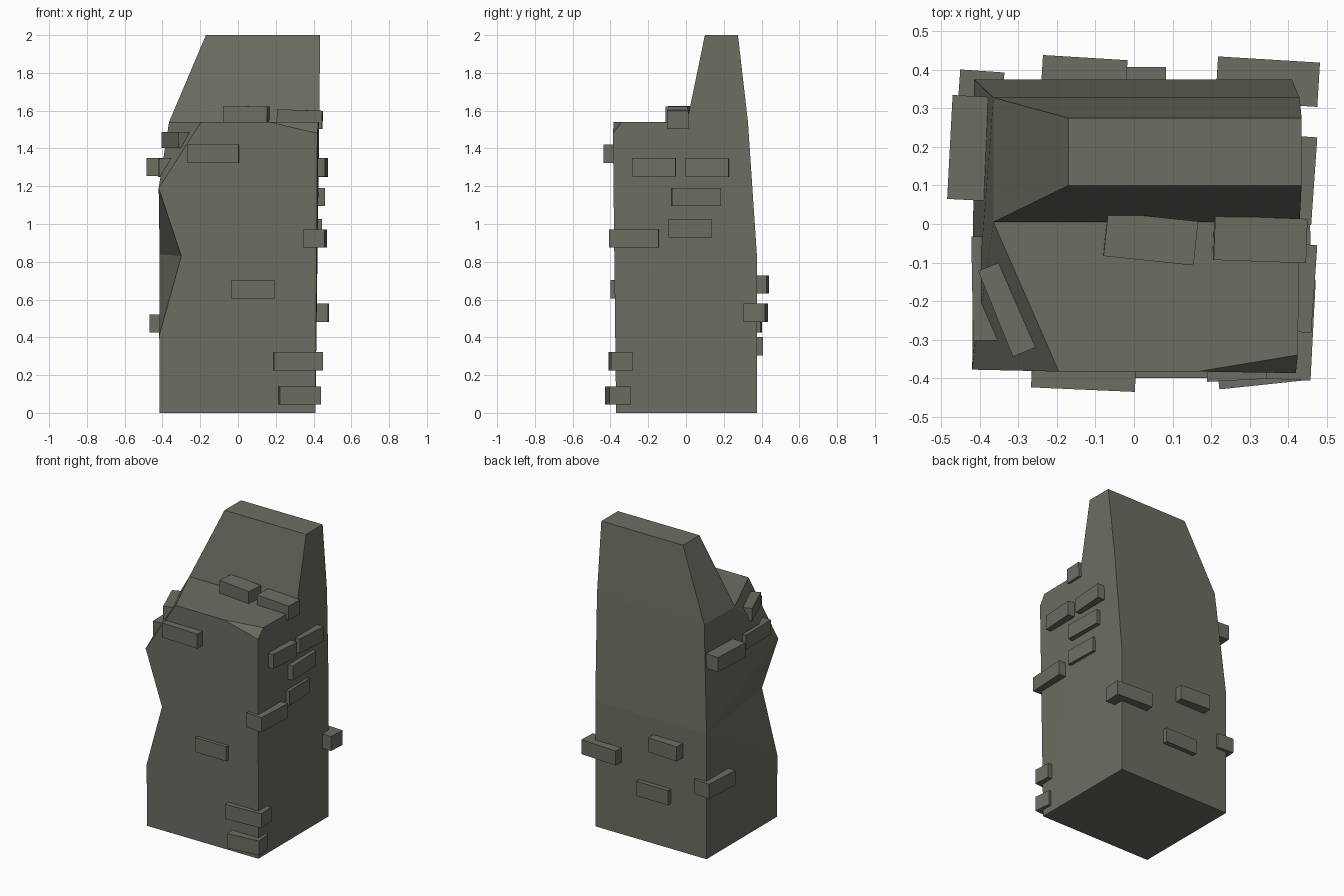
import bpy, bmesh
from math import radians
from mathutils import Matrix, Vector

if "Cube" in bpy.data.objects:
    bpy.data.objects.remove(bpy.data.objects["Cube"])

stone = bpy.data.materials.new("grey_green_stone")
stone.diffuse_color = (0.15, 0.155, 0.122, 1)
stone.use_nodes = True
stone.node_tree.nodes["Principled BSDF"].inputs["Base Color"].default_value = stone.diffuse_color


def finish(name, bm):
    bmesh.ops.recalc_face_normals(bm, faces=bm.faces)
    me = bpy.data.meshes.new(name)
    bm.to_mesh(me)
    bm.free()
    me.materials.append(stone)
    ob = bpy.data.objects.new(name, me)
    bpy.context.collection.objects.link(ob)
    return ob


# Broken pillar: rectangular sections, corners named level_fl, level_fr, ...
bm = bmesh.new()
v = {}


def section(level, z, left, right, front, back):
    for sx, x in (("l", left), ("r", right)):
        for sy, y in (("f", front), ("b", back)):
            v[f"{level}_{sy}{sx}"] = bm.verts.new((x, y, z))


section("base", 0, -.415, .41, -.37, .375)
section("mid", .84, -.415, .41, -.37, .375)
section("step", 1.54, -.365, .43, .005, .328)
section("top", 2, -.17, .435, .10, .275)

# Chipped left edge and broken front corners
for name, x, y, z in (
        ("chip_low", -.417, -.372, .41), ("chip", -.30, -.376, .83),
        ("chip_high", -.42, -.378, 1.19), ("ledge_l", -.195, -.383, 1.54),
        ("ledge_r", .165, -.383, 1.54), ("corner", .42, -.387, 1.48),
        ("ledge_side", .425, -.34, 1.54)):
    v[name] = bm.verts.new((x, y, z))

for face in (
        "base_bl base_br base_fr base_fl",
        # front
        "base_fl base_fr chip_low", "chip_low base_fr chip",
        "chip base_fr corner", "chip corner ledge_r ledge_l",
        "chip ledge_l chip_high",
        # right
        "base_fr base_br mid_br", "base_fr mid_br step_br step_fr",
        "base_fr step_fr ledge_side corner", "step_fr step_br top_br top_fr",
        # top, ledge and broken corners
        "top_fl top_fr top_br top_bl", "step_fl step_fr top_fr top_fl",
        "step_fl ledge_l ledge_r ledge_side step_fr",
        "chip_high ledge_l step_fl", "ledge_r corner ledge_side",
        # back
        "base_br base_bl mid_bl mid_br", "mid_br mid_bl step_bl step_br",
        "step_br step_bl top_bl top_br",
        # left
        "base_bl base_fl chip_low mid_bl", "chip_low chip mid_bl",
        "chip chip_high mid_bl", "chip_high step_fl step_bl mid_bl",
        "step_bl step_fl top_fl top_bl"):
    bm.faces.new([v[k] for k in face.split()])
bmesh.ops.delete(bm, geom=[p for p in bm.verts if not p.link_faces],
                 context='VERTS')
finish("broken_pillar", bm)


# Protruding bricks
def brick(name, centre, length, yaw, depth=.115, height=.097, tilt=0):
    bm = bmesh.new()
    bmesh.ops.create_cube(bm, size=1)
    ob = finish(name, bm)
    ob.location, ob.scale = centre, (length, depth, height)
    ob.rotation_euler = (0, radians(tilt), radians(yaw))


def wall_bricks(side, turn, rows):
    """Each row: position along the wall, z, length, outer distance, yaw."""
    spin = Matrix.Rotation(radians(turn), 3, 'Z')
    for i, (along, z, length, out, yaw) in enumerate(rows, 1):
        centre = spin @ Vector((along, .0575 - out, z))
        brick(f"{side}_brick_{i}", centre, length, turn + yaw)


wall_bricks("front", 0, [
    (-.13, 1.372, .27, .43, -2.5), (.077, .655, .23, .40, 0),
    (.317, .273, .26, .403, 3), (.325, .092, .22, .418, 6)])
wall_bricks("right", 90, [
    (-.273, .923, .262, .465, -3), (-.165, 1.30, .228, .468, -4),
    (.115, 1.297, .228, .468, -4), (.053, 1.143, .26, .455, 2),
    (.02, .977, .23, .442, 2)])
wall_bricks("back", 180, [
    (.13, .68, .22, .432, -3.5), (-.347, .53, .265, .427, -3.5),
    (.035, .352, .235, .407, 0)])
wall_bricks("left", -90, [
    (-.197, 1.302, .27, .478, -3), (.167, 1.298, .27, .42, 1),
    (-.27, .473, .255, .46, -4)])

# Loose bricks on the ledge and the broken corner
brick("ledge_brick_1", (.043, -.038, 1.575), .235, -6, tilt=1)
brick("ledge_brick_2", (.327, -.04, 1.555), .24, -2, tilt=2)
brick("corner_brick", (-.327, -.22, 1.445), .24, -68, depth=.07, height=.085)
